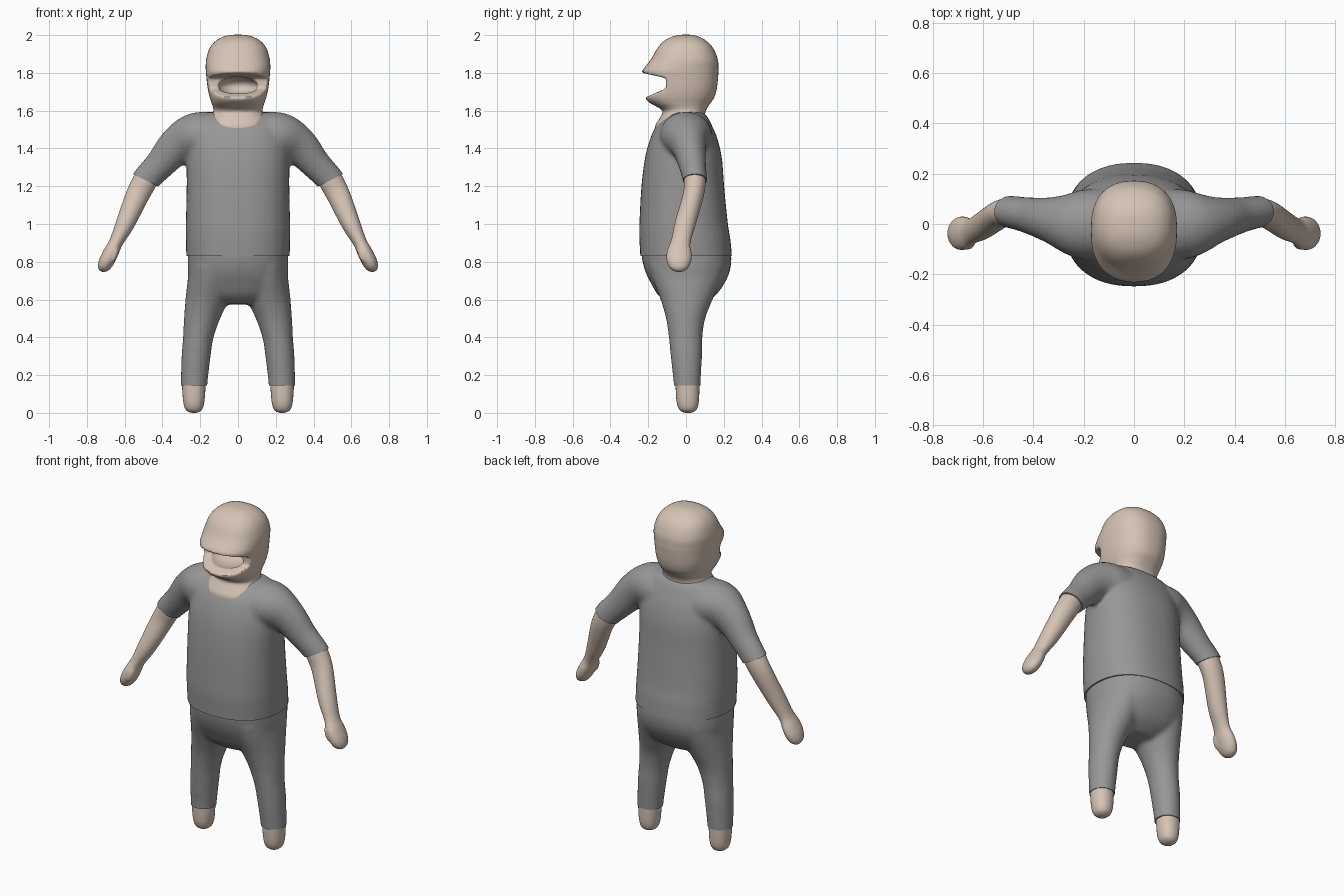
import bpy, bmesh, math
from mathutils import Vector

if "Cube" in bpy.data.objects:
    bpy.data.objects.remove(bpy.data.objects["Cube"])


def material(name, rgb):
    m = bpy.data.materials.new(name)
    m.diffuse_color = (*rgb, 1)
    m.use_nodes = True
    m.node_tree.nodes["Principled BSDF"].inputs["Base Color"].default_value = m.diffuse_color
    return m


SKIN = material("skin", (0.67, 0.55, 0.46))
CLOTH = material("grey cloth", (0.31, 0.31, 0.31))


def spline(rows, steps=5):
    """Catmull-Rom interpolation of the section rows."""
    out = []
    for i in range(len(rows) - 1):
        a, b = rows[max(i - 1, 0)], rows[i]
        c, d = rows[i + 1], rows[min(i + 2, len(rows) - 1)]
        for k in range(steps):
            t = k / steps
            out.append([0.5 * (2 * q + (r - p) * t + (2 * p - 5 * q + 4 * r - s) * t * t
                               + (3 * q - p - 3 * r + s) * t ** 3)
                        for p, q, r, s in zip(a, b, c, d)])
    return out + [list(rows[-1])]


def loft(bm, rows, power=2.0, along_path=False, n=40):
    """Closed tube through sections (x, y, z, half width, half depth)."""
    rows = spline(rows)
    rings = []
    for i, (x, y, z, rx, ry) in enumerate(rows):
        t = Vector((0, 0, 1))
        if along_path:
            a, b = rows[max(i - 1, 0)], rows[min(i + 1, len(rows) - 1)]
            t = (Vector(b[:3]) - Vector(a[:3])).normalized()
        u = Vector((0, 1, 0)).cross(t).normalized()
        v = t.cross(u)
        ring = []
        for k in range(n):
            c, s = math.cos(math.tau * k / n), math.sin(math.tau * k / n)
            c = math.copysign(abs(c) ** (2 / power), c)
            s = math.copysign(abs(s) ** (2 / power), s)
            ring.append(bm.verts.new(Vector((x, y, z)) + u * rx * c + v * ry * s))
        rings.append(ring)
    faces = [bm.faces.new(rings[0]), bm.faces.new(rings[-1])]
    for a, b in zip(rings, rings[1:]):
        for k in range(n):
            j = (k + 1) % n
            faces.append(bm.faces.new((a[k], a[j], b[j], b[k])))
    bmesh.ops.recalc_face_normals(bm, faces=faces)


def upright(sections):
    """Sections (z, half width, front y, back y) to loft rows."""
    return [(0, (f + b) / 2, z, w, (b - f) / 2) for z, w, f, b in sections]


def side(rows, s):
    return [(s * r[0], *r[1:]) for r in rows]


def make(name, bm, mat=None):
    me = bpy.data.meshes.new(name)
    bm.to_mesh(me)
    bm.free()
    ob = bpy.data.objects.new(name, me)
    bpy.context.collection.objects.link(ob)
    if mat:
        me.materials.append(mat)
    return ob


def finish(ob, voxel=0, smooth=0, cutters=(), cuts=()):
    """Fuse, soften, trim with planes (point, normal, face test), and shade."""
    for c in cutters:
        m = ob.modifiers.new("cut", 'BOOLEAN')
        m.operation, m.solver, m.object = 'DIFFERENCE', 'EXACT', c
    if voxel:
        m = ob.modifiers.new("fuse", 'REMESH')
        m.mode, m.voxel_size = 'VOXEL', voxel
    if smooth:
        m = ob.modifiers.new("soften", 'SMOOTH')
        m.factor, m.iterations = 0.5, smooth
    mat = ob.data.materials[0]
    bpy.context.view_layer.update()
    dg = bpy.context.evaluated_depsgraph_get()
    me = bpy.data.meshes.new_from_object(ob.evaluated_get(dg))
    ob.modifiers.clear()
    bm = bmesh.new()
    bm.from_mesh(me)
    for point, normal, test in cuts:
        faces = [f for f in bm.faces if test(f.calc_center_median())]
        edges = list({e for f in faces for e in f.edges})
        verts = list({v for f in faces for v in f.verts})
        bmesh.ops.bisect_plane(bm, geom=verts + edges + faces, plane_co=point,
                               plane_no=normal, clear_outer=True)
        bmesh.ops.holes_fill(bm, edges=[e for e in bm.edges if e.is_boundary], sides=0)
    for f in bm.faces:
        f.material_index = 0
    bm.to_mesh(me)
    bm.free()
    me.materials.clear()
    me.materials.append(mat)
    me.name = ob.name
    ob.data = me
    bpy.ops.object.select_all(action='DESELECT')
    ob.select_set(True)
    bpy.context.view_layer.objects.active = ob
    bpy.ops.object.shade_smooth_by_angle(angle=math.radians(40))


everywhere = lambda c: True

# Shirt: torso with two short sleeves, trimmed at the hems
bm = bmesh.new()
loft(bm, upright([(0.76, .272, -.24, .245), (0.83, .274, -.242, .243), (0.92, .276, -.247, .235),
                  (1.0, .276, -.247, .222), (1.2, .272, -.236, .202), (1.35, .272, -.217, .19),
                  (1.45, .262, -.19, .167), (1.52, .245, -.157, .138), (1.57, .21, -.105, .112),
                  (1.592, .17, -.06, .085)]), 2.3)
sleeve = [(.10, 0, 1.46, .125, .14), (.22, 0, 1.465, .125, .135), (.32, .015, 1.415, .103, .094),
          (.41, .033, 1.318, .081, .073), (.49, .048, 1.232, .074, .064), (.53, .052, 1.16, .074, .062)]
for s in (-1, 1):
    loft(bm, side(sleeve, s), along_path=True)
shirt = make("shirt", bm, CLOTH)
finish(shirt, 0.012, 7, cuts=[
    ((0, 0, .83), (0, 0, -1), everywhere),
    ((.49, 0, 1.232), (.45, 0, -.89), lambda c: c.x > .34),
    ((-.49, 0, 1.232), (-.45, 0, -.89), lambda c: c.x < -.34)])

# Trousers: hips and two legs
bm = bmesh.new()
loft(bm, upright([(.9, .262, -.235, .228), (.83, .265, -.235, .24), (.75, .266, -.216, .232),
                  (.68, .255, -.182, .2), (.62, .21, -.145, .155), (.575, .1, -.09, .09)]), 2.3)
leg = [(.14, .005, .78, .12, .2), (.145, .005, .7, .122, .178), (.163, .003, .6, .115, .138),
       (.19, -.002, .5, .096, .104), (.21, -.002, .4, .081, .089), (.222, .002, .3, .077, .083),
       (.232, .006, .15, .070, .071), (.232, .006, .08, .068, .07)]
for s in (-1, 1):
    loft(bm, side(leg, s))
trousers = make("trousers", bm, CLOTH)
finish(trousers, 0.012, 7, cuts=[((0, 0, .145), (0, 0, -1), everywhere),
                                 ((0, 0, .86), (0, 0, 1), everywhere)])

# Feet: rounded stumps
foot = [(.234, .008, .2, .062, .063), (.234, .008, .14, .062, .063), (.234, .009, .06, .056, .059),
        (.234, .01, .02, .045, .047), (.234, .01, .004, .025, .028), (.234, .01, 0, .008, .01)]
# Arms with mitten hands and a thumb
arm = [(.46, .045, 1.29, .06, .055), (.49, .047, 1.232, .065, .058), (.533, .038, 1.15, .062, .055),
       (.598, -.005, 1.0, .050, .055), (.645, -.028, .905, .037, .052), (.672, -.036, .85, .040, .066),
       (.697, -.037, .80, .040, .064), (.715, -.035, .765, .030, .045), (.722, -.034, .748, .010, .016)]
thumb = [(.645, -.05, .89, .012, .018), (.652, -.07, .86, .022, .026),
         (.664, -.08, .82, .020, .022), (.672, -.08, .795, .008, .01)]
for s, label in ((-1, "left"), (1, "right")):
    bm = bmesh.new()
    loft(bm, side(foot, s), 2.2)
    finish(make(label + "_foot", bm, SKIN))
    bm = bmesh.new()
    loft(bm, side(arm, s), along_path=True)
    loft(bm, side(thumb, s), along_path=True, n=16)
    finish(make(label + "_arm", bm, SKIN), 0.007, 4)

# Mouth cutters: a wedge between brow and jaw, and a rounded cavity behind it
bm = bmesh.new()
profile = [(-.32, 1.82), (-.105, 1.772), (-.105, 1.718), (-.32, 1.625)]
ends = [[bm.verts.new((x, y, z)) for y, z in profile] for x in (-.3, .3)]
bm.faces.new(ends[0])
bm.faces.new(ends[1])
for k in range(4):
    j = (k + 1) % 4
    bm.faces.new((ends[0][k], ends[0][j], ends[1][j], ends[1][k]))
bmesh.ops.recalc_face_normals(bm, faces=bm.faces)
wedge = make("mouth_wedge_cutter", bm)
bm = bmesh.new()
bmesh.ops.create_uvsphere(bm, u_segments=32, v_segments=16, radius=1)
for v in bm.verts:
    v.co = (v.co.x * .105, v.co.y * .1 - .1, v.co.z * .05 + 1.73)
cavity = make("mouth_cavity_cutter", bm)
for c in (wedge, cavity):
    c.hide_render = True

# Head and neck
bm = bmesh.new()
loft(bm, upright([(1.46, .15, -.16, .1), (1.52, .16, -.163, .1), (1.56, .15, -.14, .1),
                  (1.60, .13, -.125, .105), (1.64, .14, -.19, .13), (1.67, .15, -.217, .15),
                  (1.72, .161, -.218, .164), (1.80, .17, -.232, .172), (1.82, .171, -.226, .172),
                  (1.87, .169, -.187, .169), (1.93, .151, -.152, .145), (1.97, .118, -.115, .108),
                  (1.993, .075, -.07, .065), (2.002, .03, -.03, .03)]), 2.35)
head = make("head", bm, SKIN)
finish(head, 0.008, 4, cutters=(wedge, cavity))
for c in (wedge, cavity):
    bpy.data.objects.remove(c)
